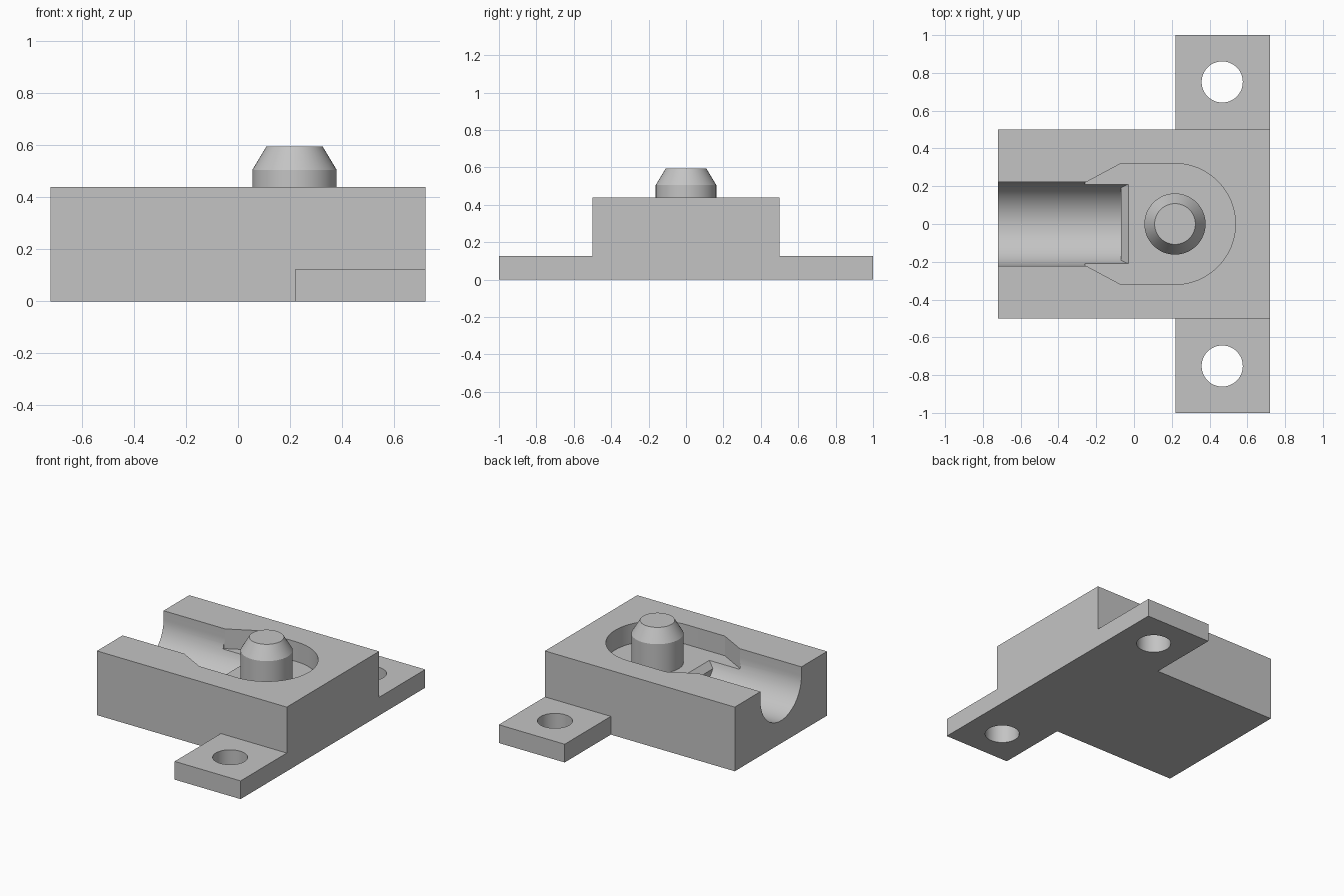
import bpy, bmesh
from math import sin, cos, pi, radians
from mathutils import Vector

cube = bpy.data.objects.get("Cube")
if cube:
    bpy.data.objects.remove(cube, do_unlink=True)

grey = bpy.data.materials.new("plain_grey")
grey.use_nodes = True
COLOUR = (0.55, 0.55, 0.55, 1)
grey.diffuse_color = COLOUR
grey.node_tree.nodes["Principled BSDF"].inputs["Base Color"].default_value = COLOUR

# Place a profile point (u, v) and a depth w along the chosen extrusion axis
PLACE = {
    "x": lambda u, v, w: Vector((w, u, v)),
    "y": lambda u, v, w: Vector((u, w, v)),
    "z": lambda u, v, w: Vector((u, v, w)),
}


def add_object(name, bm):
    bmesh.ops.recalc_face_normals(bm, faces=bm.faces)
    mesh = bpy.data.meshes.new(name)
    bm.to_mesh(mesh)
    bm.free()
    mesh.materials.append(grey)
    obj = bpy.data.objects.new(name, mesh)
    bpy.context.collection.objects.link(obj)
    return obj


def prism(name, profile, axis, start, end):
    bm = bmesh.new()
    rings = [[bm.verts.new(PLACE[axis](u, v, w)) for u, v in profile]
             for w in (start, end)]
    n = len(profile)
    bm.faces.new(rings[0])
    bm.faces.new(rings[1])
    for i in range(n):
        j = (i + 1) % n
        bm.faces.new((rings[0][i], rings[0][j], rings[1][j], rings[1][i]))
    return add_object(name, bm)


def rect(u0, u1, v0, v1):
    return [(u0, v0), (u1, v0), (u1, v1), (u0, v1)]


def arc(u, v, radius, start, end, steps):
    angles = [radians(start + (end - start) * i / steps) for i in range(steps + 1)]
    return [(u + radius * cos(a), v + radius * sin(a)) for a in angles]


def combine(target, other, operation):
    mod = target.modifiers.new(operation.lower(), "BOOLEAN")
    mod.operation = operation
    mod.solver = "EXACT"
    mod.object = other
    bpy.context.view_layer.objects.active = target
    bpy.ops.object.modifier_apply(modifier=mod.name)
    bpy.data.objects.remove(other, do_unlink=True)


def smooth(obj):
    bpy.ops.object.select_all(action="DESELECT")
    obj.select_set(True)
    bpy.context.view_layer.objects.active = obj
    bpy.ops.object.shade_smooth_by_angle(angle=radians(25))


FLOOR = 0.305
PEG_X = 0.217
CHANNEL_R = 0.222

# Block with a flange that forms the two mounting ears
body = prism("body", rect(-0.72, 0.72, -0.5, 0.5), "z", 0, 0.44)
flange = prism("flange", rect(0.22, 0.72, -1, 1), "z", 0, 0.125)
combine(body, flange, "UNION")

# Screw holes through the ears
for side in (-1, 1):
    hole = prism("hole", arc(0.467, side * 0.752, 0.109, 0, 352.5, 47), "z", -0.1, 0.3)
    combine(body, hole, "DIFFERENCE")

# Round-bottomed channel whose inner end rises as a chamfer
u_shape = arc(0, 0.378, CHANNEL_R, 180, 360, 32)
u_shape += [(CHANNEL_R, 0.6), (-CHANNEL_R, 0.6)]
channel = prism("channel", u_shape, "x", -0.8, -0.03)
ramp_profile = [(-0.07, 0), (-0.07, 0.265), (-0.02, 0.315), (-0.02, 0)]
ramp = prism("ramp", ramp_profile, "y", -0.4, 0.4)
combine(channel, ramp, "DIFFERENCE")
combine(body, channel, "DIFFERENCE")

# Pocket around the peg, tapering into the channel
outline = arc(PEG_X, 0, 0.32, -90, 90, 40)
outline += [(-0.07, 0.32), (-0.26, 0.218), (-0.26, -0.218), (-0.07, -0.32)]
pocket = prism("pocket", outline, "z", FLOOR, 0.7)
combine(body, pocket, "DIFFERENCE")
smooth(body)

# Peg with a tapered tip, standing on the pocket floor
bm = bmesh.new()
STEPS = 48
rings = []
for radius, z in ((0.162, FLOOR), (0.162, 0.505), (0.108, 0.595)):
    rings.append([bm.verts.new((PEG_X + radius * cos(2 * pi * i / STEPS),
                                radius * sin(2 * pi * i / STEPS), z))
                  for i in range(STEPS)])
for low, high in zip(rings, rings[1:]):
    for i in range(STEPS):
        j = (i + 1) % STEPS
        bm.faces.new((low[i], low[j], high[j], high[i]))
bm.faces.new(rings[0])
bm.faces.new(rings[-1])
peg = add_object("peg", bm)
smooth(peg)
